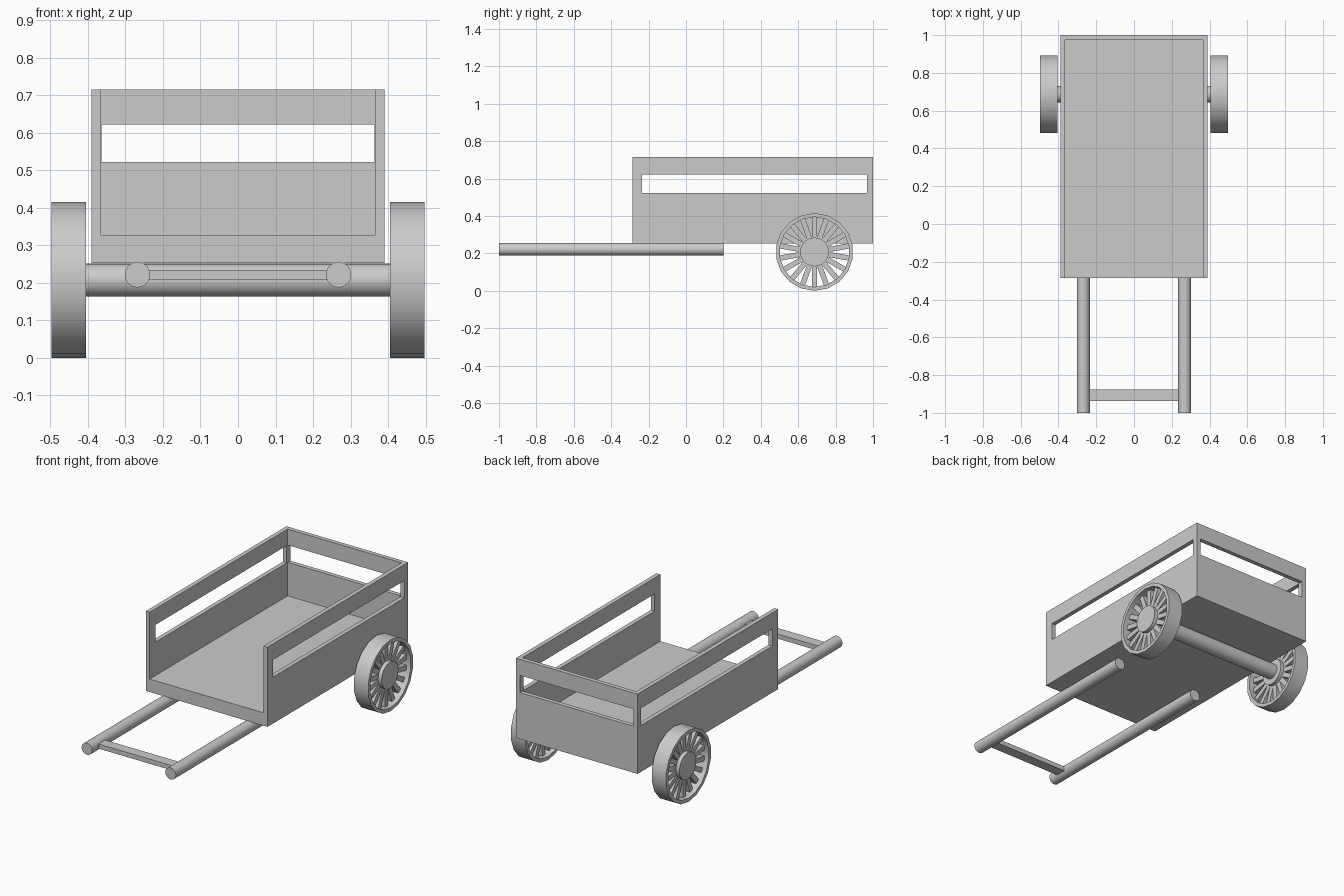
import bpy, bmesh, math
from mathutils import Matrix, Vector

if "Cube" in bpy.data.objects:
    bpy.data.objects.remove(bpy.data.objects["Cube"])


def finish(name, bm, smooth=False):
    bmesh.ops.recalc_face_normals(bm, faces=bm.faces)
    me = bpy.data.meshes.new(name)
    bm.to_mesh(me)
    bm.free()
    ob = bpy.data.objects.new(name, me)
    bpy.context.collection.objects.link(ob)
    if smooth:
        bpy.ops.object.select_all(action='DESELECT')
        bpy.context.view_layer.objects.active = ob
        ob.select_set(True)
        bpy.ops.object.shade_smooth_by_angle(angle=math.radians(35))
    return ob


def add_box(bm, lo, hi, mat=Matrix()):
    lo, hi = Vector(lo), Vector(hi)
    m = mat @ Matrix.Translation((lo + hi) / 2) @ Matrix.Diagonal((*(hi - lo), 1))
    bmesh.ops.create_cube(bm, size=1, matrix=m)


def box(name, lo, hi):
    bm = bmesh.new()
    add_box(bm, lo, hi)
    return finish(name, bm)


def rod(name, p, q, r, n=24):
    p, q = Vector(p), Vector(q)
    bm = bmesh.new()
    m = Matrix.Translation((p + q) / 2) @ (q - p).to_track_quat('Z', 'Y').to_matrix().to_4x4()
    bmesh.ops.create_cone(bm, cap_ends=True, segments=n, radius1=r, radius2=r,
                          depth=(q - p).length, matrix=m)
    return finish(name, bm, True)


# cart body: block with an open-front cavity and slots cut in three walls
body = box("cart_body", (-.39, -.287, .253), (.39, 1, .715))
cutters = [
    box("cavity_cutter", (-.365, -.5, .328), (.365, .975, .9)),
    box("side_slot_cutter", (-.6, -.235, .522), (.6, .967, .622)),
    box("back_slot_cutter", (-.364, .9, .522), (.364, 1.2, .622)),
]
for c in cutters:
    c.hide_render = True
    mod = body.modifiers.new(c.name, 'BOOLEAN')
    mod.operation = 'DIFFERENCE'
    mod.solver = 'EXACT'
    mod.object = c
bpy.context.view_layer.update()
baked = bpy.data.meshes.new_from_object(
    body.evaluated_get(bpy.context.evaluated_depsgraph_get()))
body.modifiers.clear()
body.data = baked
for c in cutters:
    bpy.data.objects.remove(c)

# pulling shafts and crossbar
for side, s in (("left", -1), ("right", 1)):
    rod(side + "_shaft", (s * .268, -1, .222), (s * .268, .2, .222), .034)
box("handle_crossbar", (-.25, -.938, .208), (.25, -.877, .235))

# axle
CY, CZ, R, N = .687, .2075, .2075, 18
rod("axle", (-.43, CY, CZ), (.43, CY, CZ), .044)


def wheel(side, s):
    centre = Matrix.Translation((s * .451, CY, CZ))
    # rim
    bm = bmesh.new()
    rings = []
    for i in range(N):
        a = 2 * math.pi * i / N
        rings.append([bm.verts.new(centre @ Vector((x, r * math.sin(a), r * math.cos(a))))
                      for x, r in ((-.046, .187), (.046, .187), (.046, R), (-.046, R))])
    for i in range(N):
        p, q = rings[i], rings[(i + 1) % N]
        for j in range(4):
            k = (j + 1) % 4
            bm.faces.new((p[j], p[k], q[k], q[j]))
    finish(side + "_wheel_rim", bm, True)
    # spokes
    bm = bmesh.new()
    for i in range(N):
        add_box(bm, (-.02, -.014, .06), (.02, .014, .188),
                centre @ Matrix.Rotation(2 * math.pi * i / N, 4, 'X'))
    finish(side + "_wheel_spokes", bm)
    # hub
    rod(side + "_wheel_hub", (s * .409, CY, CZ), (s * .493, CY, CZ), .077)


for side, s in (("left", -1), ("right", 1)):
    wheel(side, s)
